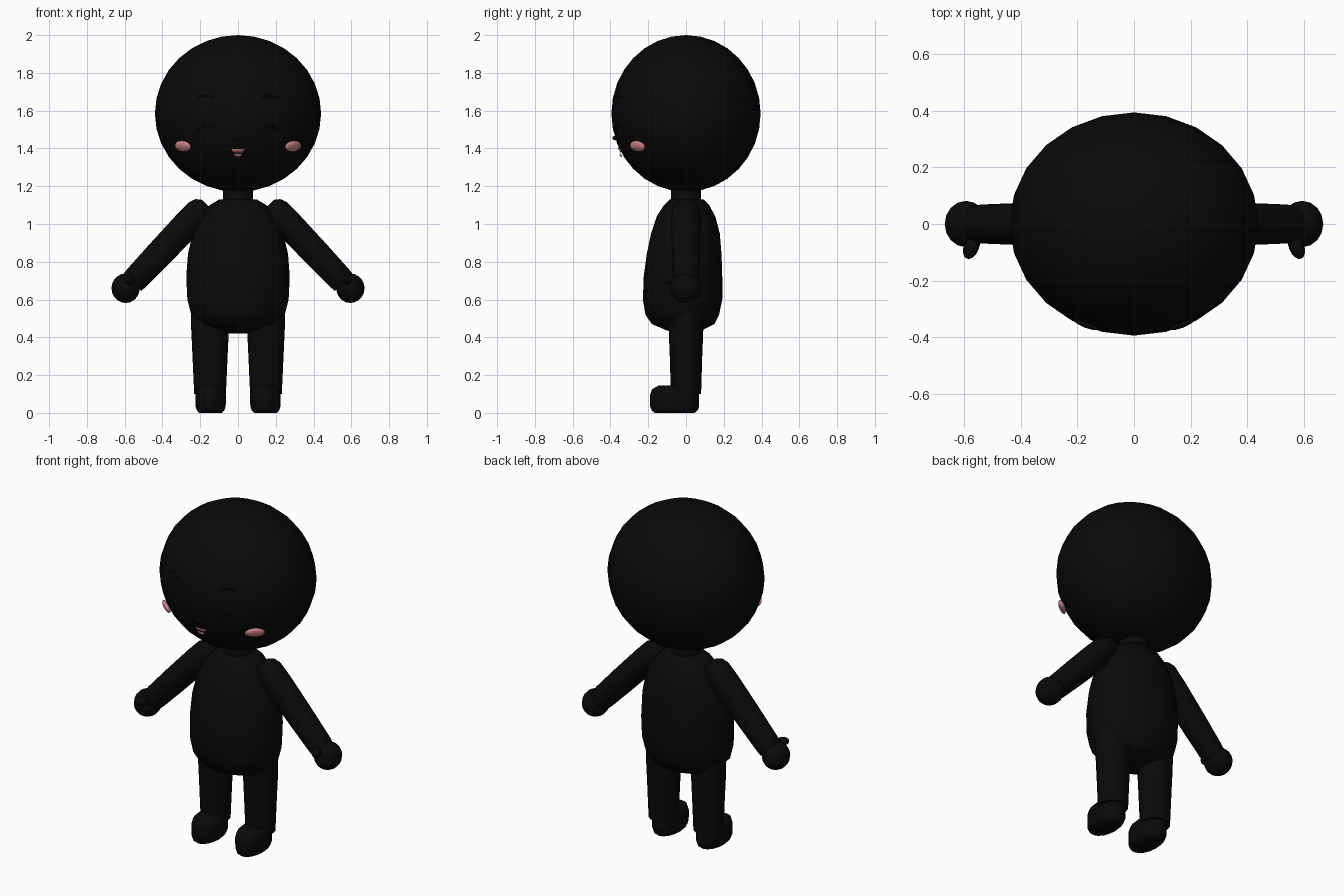
import bpy, bmesh
from math import sin, cos, pi, sqrt
from mathutils import Vector, Matrix

cube = bpy.data.objects.get("Cube")
if cube:
    bpy.data.objects.remove(cube, do_unlink=True)


def material(name, rgb):
    mat = bpy.data.materials.new(name)
    mat.use_nodes = True
    mat.diffuse_color = (*rgb, 1)
    mat.node_tree.nodes["Principled BSDF"].inputs["Base Color"].default_value = (*rgb, 1)
    return mat


black = material("soft black", (0.003, 0.003, 0.003))
pink = material("blush pink", (0.62, 0.24, 0.25))

HEAD = Vector((0.44, 0.395, 0.415))
HEAD_Z = 1.585


def add(obj, mat, paired):
    bpy.context.collection.objects.link(obj)
    obj.data.materials.append(mat)
    if paired:
        obj.modifiers.new("Mirror", "MIRROR")
    return obj


def from_bmesh(name, bm, mat, paired=False):
    bmesh.ops.recalc_face_normals(bm, faces=bm.faces[:])
    mesh = bpy.data.meshes.new(name)
    bm.to_mesh(mesh)
    bm.free()
    for poly in mesh.polygons:
        poly.use_smooth = True
    mesh.set_sharp_from_angle(angle=pi / 3)
    return add(bpy.data.objects.new(name, mesh), mat, paired)


def loft(name, rings, mat, sides=16, frame=Matrix(), paired=False):
    """Skin elliptical rings (z, rx, ry, y centre) stacked along local z."""
    bm = bmesh.new()
    loops = []
    for z, rx, ry, cy in rings:
        loops.append([bm.verts.new(frame @ Vector((rx * cos(2 * pi * i / sides),
                      cy + ry * sin(2 * pi * i / sides), z))) for i in range(sides)])
    for low, high in zip(loops, loops[1:]):
        for i in range(sides):
            j = (i + 1) % sides
            bm.faces.new((low[i], low[j], high[j], high[i]))
    bm.faces.new(loops[0][::-1])
    bm.faces.new(loops[-1])
    return from_bmesh(name, bm, mat, paired)


def ball(name, size, mat, frame, segs=16, rings=10, paired=False):
    bm = bmesh.new()
    bmesh.ops.create_uvsphere(bm, u_segments=segs, v_segments=rings, radius=1)
    bm.transform(frame @ Matrix.Diagonal((*size, 1)))
    return from_bmesh(name, bm, mat, paired)


def on_face(x, z, lift=0.0):
    """Point on the front of the head, lifted outwards."""
    dz = z - HEAD_Z
    y = -HEAD.y * sqrt(1 - (x / HEAD.x) ** 2 - (dz / HEAD.z) ** 2)
    normal = Vector((x / HEAD.x ** 2, y / HEAD.y ** 2, dz / HEAD.z ** 2)).normalized()
    return Vector((x, y, z)) + normal * lift, normal


def stroke(name, points, depth, paired=False):
    curve = bpy.data.curves.new(name, "CURVE")
    curve.dimensions = "3D"
    curve.bevel_depth = depth
    curve.bevel_resolution = 1
    curve.use_fill_caps = True
    line = curve.splines.new("POLY")
    line.points.add(len(points) - 1)
    for p, (x, z) in zip(line.points, points):
        p.co = (*on_face(x, z, 0.002)[0], 1)
    add(bpy.data.objects.new(name, curve), black, paired)


def plate(name, points, mat):
    bm = bmesh.new()
    bm.faces.new([bm.verts.new(on_face(x, z, 0.006)[0]) for x, z in points])
    obj = from_bmesh(name, bm, mat)
    obj.modifiers.new("Thickness", "SOLIDIFY").thickness = 0.008


# Head and neck
ball("head", HEAD, black, Matrix.Translation((0, 0, HEAD_Z)), 24, 16)
loft("neck", [(1.08, 0.085, 0.085, 0), (1.14, 0.08, 0.08, 0), (1.22, 0.08, 0.08, 0)], black)

# Pear-shaped torso
loft("torso", [(0.42, 0.05, 0.04, -0.01), (0.44, 0.13, 0.1, -0.01),
               (0.47, 0.2, 0.165, -0.015), (0.52, 0.248, 0.195, -0.02),
               (0.6, 0.268, 0.21, -0.018), (0.72, 0.274, 0.208, -0.016),
               (0.84, 0.265, 0.198, -0.01), (0.95, 0.24, 0.182, -0.003),
               (1.04, 0.2, 0.155, 0), (1.1, 0.15, 0.12, 0.003),
               (1.13, 0.1, 0.09, 0.005)], black, 20)

# Legs and feet
loft("leg", [(0.1, 0.084, 0.08, 0), (0.3, 0.093, 0.086, 0),
             (0.45, 0.1, 0.092, 0), (0.56, 0.1, 0.095, 0)], black,
     frame=Matrix.Translation((0.148, 0, 0)), paired=True)
loft("foot", [(0.0, 0.06, 0.105, -0.06), (0.012, 0.072, 0.121, -0.06),
              (0.035, 0.08, 0.13, -0.06), (0.095, 0.081, 0.13, -0.06),
              (0.125, 0.074, 0.12, -0.06), (0.145, 0.055, 0.09, -0.055)], black,
     frame=Matrix.Translation((0.145, 0, 0)), paired=True)

# Arms run down and outwards from the shoulder
shoulder, wrist = Vector((0.205, 0, 1.065)), Vector((0.56, 0, 0.69))
arm_frame = Matrix.Translation(shoulder) @ (wrist - shoulder).to_track_quat("Z", "Y").to_matrix().to_4x4()
reach = (wrist - shoulder).length
loft("arm", [(-0.055, 0.035, 0.035, 0), (-0.035, 0.06, 0.06, 0), (0.0, 0.076, 0.074, 0),
             (0.1, 0.079, 0.076, 0), (reach * 0.6, 0.074, 0.073, 0),
             (reach - 0.03, 0.069, 0.068, 0), (reach, 0.066, 0.065, 0)],
     black, frame=arm_frame, paired=True)
ball("hand", (0.075, 0.082, 0.078), black,
     Matrix.Translation((0.035, 0, -0.03)) @ Matrix.Translation(wrist), paired=True)
thumb_frame = Matrix.Translation((0.575, -0.08, 0.705)) @ Vector((0.4, -1, 0)).to_track_quat("Z", "Y").to_matrix().to_4x4()
ball("thumb", (0.027, 0.027, 0.046), black, thumb_frame, 12, 8, True)

# Face details
spot, normal = on_face(0.287, 1.415, 0.008)
cheek_frame = Matrix.Translation(spot) @ normal.to_track_quat("Z", "Y").to_matrix().to_4x4()
ball("cheek", (0.056, 0.032, 0.016), pink, cheek_frame, paired=True)
stroke("eyebrow", [(0.135, 1.67), (0.155, 1.678), (0.19, 1.678), (0.21, 1.67)], 0.006, True)
stroke("closed_eye", [(0.125, 1.49), (0.145, 1.515), (0.17, 1.525), (0.195, 1.515), (0.215, 1.49)],
       0.006, True)
ball("nose", (0.016, 0.014, 0.012), black, Matrix.Translation(on_face(0, 1.455)[0]), 12, 8)
plate("upper_mouth", [(-0.036, 1.4), (-0.026, 1.38), (0.026, 1.38), (0.036, 1.4)], pink)
plate("tongue", [(-0.022, 1.376), (-0.01, 1.361), (0.01, 1.361), (0.022, 1.376)], pink)
stroke("mouth_line", [(-0.038, 1.403), (0, 1.402), (0.038, 1.403)], 0.004)
